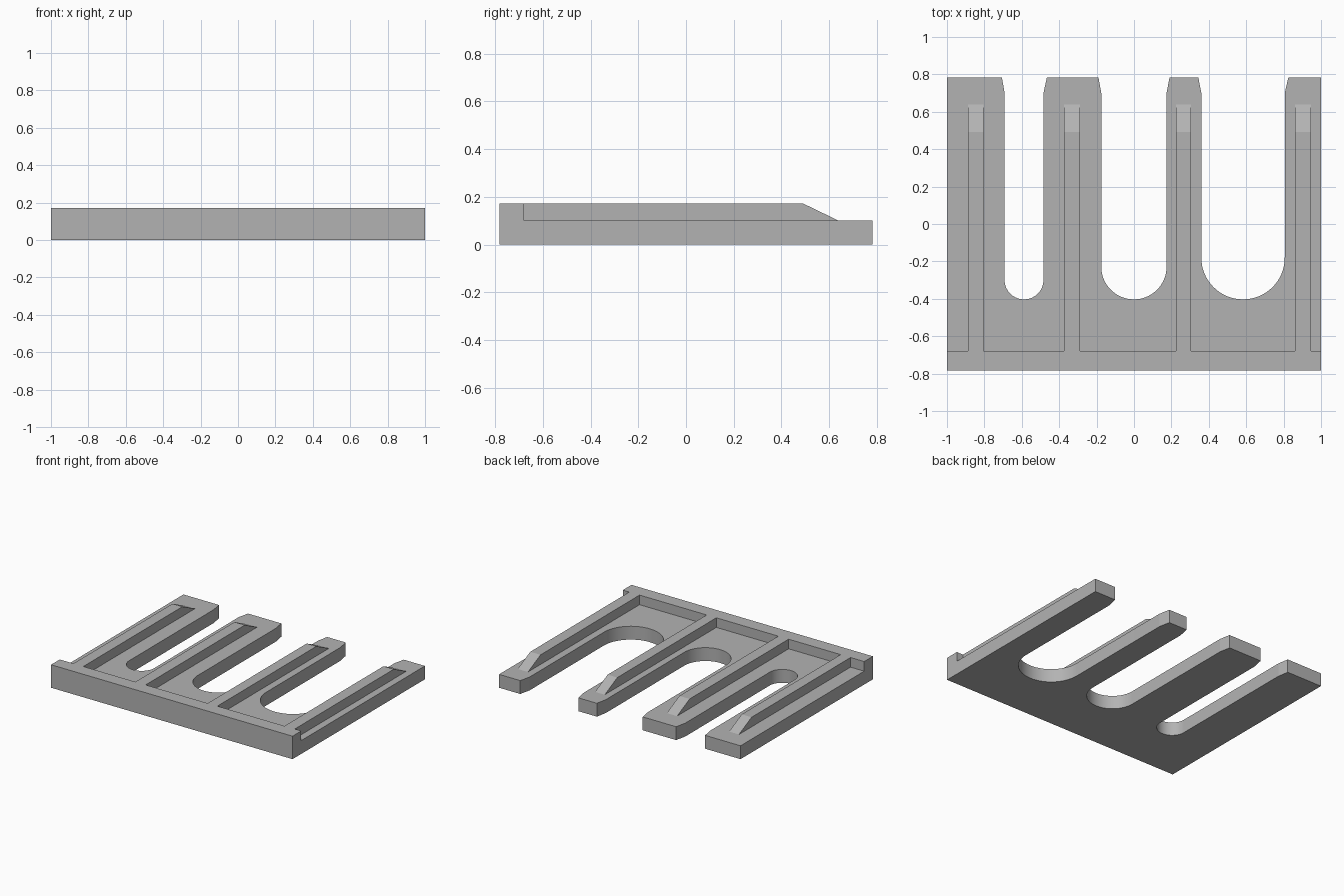
import bpy, bmesh, math
from mathutils import Vector

if "Cube" in bpy.data.objects:
    bpy.data.objects.remove(bpy.data.objects["Cube"])

BASE_Z, TOP_Z = 0.10, 0.172
BACK, FRONT, WALL = 0.783, -0.783, -0.68

grey = bpy.data.materials.new("plain grey")
grey.diffuse_color = (0.45, 0.45, 0.45, 1)
grey.use_nodes = True
grey.node_tree.nodes["Principled BSDF"].inputs["Base Color"].default_value = grey.diffuse_color


def prism(name, points, offset):
    """Extrude a closed planar outline along an offset vector."""
    bm = bmesh.new()
    face = bm.faces.new([bm.verts.new(p) for p in points])
    new = bmesh.ops.extrude_face_region(bm, geom=[face])["geom"]
    verts = [v for v in new if isinstance(v, bmesh.types.BMVert)]
    bmesh.ops.translate(bm, verts=verts, vec=Vector(offset))
    bmesh.ops.recalc_face_normals(bm, faces=bm.faces)
    mesh = bpy.data.meshes.new(name)
    bm.to_mesh(mesh)
    bm.free()
    mesh.materials.append(grey)
    obj = bpy.data.objects.new(name, mesh)
    bpy.context.collection.objects.link(obj)
    return obj


# Fork plate outline: round-bottomed slots with chamfered mouths
slots = [(-0.692, -0.484, -0.706, -0.466),
         (-0.175, 0.174, -0.190, 0.190),
         (0.360, 0.806, 0.344, 0.825)]
outline = [(-1, FRONT), (-1, BACK)]
for x0, x1, mouth0, mouth1 in slots:
    r, cx = (x1 - x0) / 2, (x0 + x1) / 2
    cy = -0.403 + r
    outline += [(mouth0, BACK), (x0, 0.70)]
    for i in range(33):
        a = math.pi * (1 + i / 32)
        outline.append((cx + r * math.cos(a), cy + r * math.sin(a)))
    outline += [(x1, 0.70), (mouth1, BACK)]
outline += [(1, BACK), (1, FRONT)]
plate = prism("fork_plate", [(x, y, 0) for x, y in outline], (0, 0, BASE_Z))

# Raised front wall
wall = prism("front_wall", [(-1, FRONT, 0.05), (1, FRONT, 0.05),
                            (1, WALL, 0.05), (-1, WALL, 0.05)],
             (0, 0, TOP_Z - 0.05))

# Ribs along each finger, sloping down at the tip
profile = [(-0.73, 0.05), (0.64, 0.05), (0.64, BASE_Z),
           (0.491, TOP_Z), (-0.73, TOP_Z)]
ribs = [prism("rib", [(x0, y, z) for y, z in profile], (x1 - x0, 0, 0))
        for x0, x1 in [(-0.887, -0.805), (-0.374, -0.289),
                       (0.225, 0.305), (0.861, 0.946)]]

# Fuse everything into one solid
for part in [wall] + ribs:
    mod = plate.modifiers.new("fuse", 'BOOLEAN')
    mod.operation, mod.solver, mod.object = 'UNION', 'EXACT', part
bpy.context.view_layer.objects.active = plate
plate.select_set(True)
for mod in list(plate.modifiers):
    bpy.ops.object.modifier_apply(modifier=mod.name)
for part in [wall] + ribs:
    bpy.data.objects.remove(part)

# Merge coplanar faces, then smooth only the slot curves
bm = bmesh.new()
bm.from_mesh(plate.data)
bmesh.ops.dissolve_limit(bm, angle_limit=math.radians(0.5),
                         verts=bm.verts, edges=bm.edges)
bm.to_mesh(plate.data)
bm.free()
bpy.ops.object.shade_smooth_by_angle(angle=math.radians(8))
